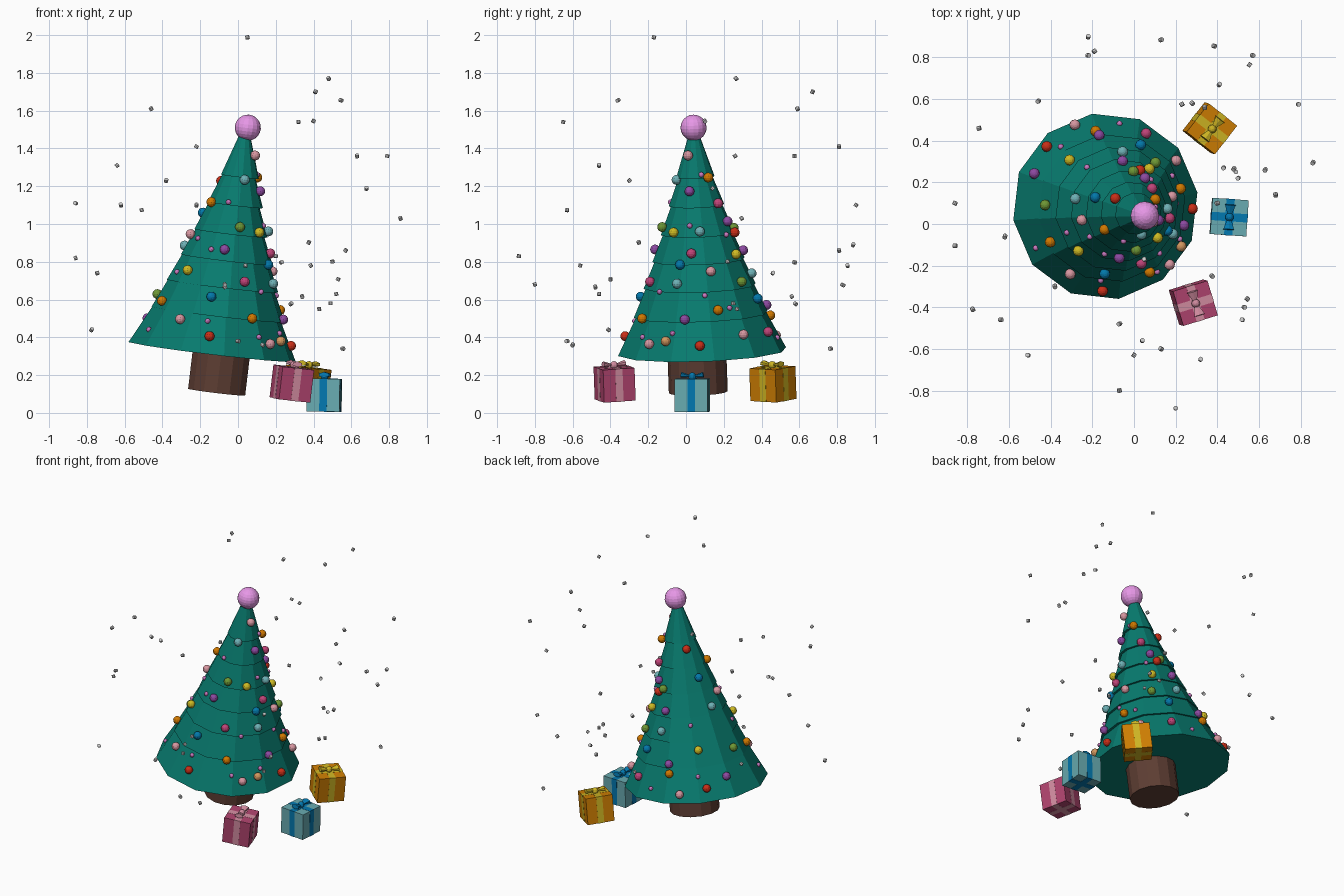
import bpy, bmesh, random
from math import radians
from mathutils import Matrix, Vector
from mathutils.bvhtree import BVHTree

if "Cube" in bpy.data.objects:
    bpy.data.objects.remove(bpy.data.objects["Cube"])

random.seed(4)
T = Matrix.Translation
R = Matrix.Rotation
LEAN = R(radians(6.8), 4, 'Y') @ R(radians(2.0), 4, 'X')
mats = {}


def material(hexcol):
    if hexcol not in mats:
        m = bpy.data.materials.new("colour_" + hexcol)
        rgb = [int(hexcol[i:i + 2], 16) / 255 for i in (0, 2, 4)]
        m.diffuse_color = [c ** 2.2 for c in rgb] + [1]
        m.use_nodes = True
        m.node_tree.nodes["Principled BSDF"].inputs["Base Color"].default_value = m.diffuse_color
        mats[hexcol] = m
    return mats[hexcol]


def finish(bm, name, col=None):
    me = bpy.data.meshes.new(name)
    bm.to_mesh(me)
    bm.free()
    ob = bpy.data.objects.new(name, me)
    bpy.context.collection.objects.link(ob)
    if col:
        me.materials.append(material(col))
    return ob


def cone(bm, r1, r2, h, mtx, n=12):
    bmesh.ops.create_cone(bm, cap_ends=True, segments=n, radius1=r1, radius2=r2, depth=h,
                          matrix=mtx @ T((0, 0, h / 2)))


def balls(name, points, r, col, u=12, v=8):
    bm = bmesh.new()
    for p in points:
        bmesh.ops.create_uvsphere(bm, u_segments=u, v_segments=v, radius=r, matrix=T(p) @ LEAN)
    return finish(bm, name, col)


def box(bm, size, mtx):
    bmesh.ops.create_cube(bm, size=1, matrix=mtx @ Matrix.Diagonal((*size, 1)))


# Trunk
bm = bmesh.new()
cone(bm, .156, .156, .3, T((-.113, .065, .11)) @ LEAN, 14)
finish(bm, "trunk", "5E4036")

# Foliage: seven stacked twelve-sided skirts along a leaning axis
BASE, TIP = Vector((-.138, .085, .322)), Vector((.05, .04, 1.5))
heights = [.322, .52, .67, .81, .95, 1.10, 1.25, 1.5]
radii = [.45, .358, .30, .247, .197, .148, .102, .032]
bm = bmesh.new()
for i in range(7):
    c = BASE.lerp(TIP, (heights[i] - .32) / 1.18)
    cone(bm, radii[i], max(radii[i + 1] - .016, .012), heights[i + 1] - heights[i] + .012,
         T(c) @ LEAN @ R(radians(8.5), 4, 'Z'))
tree = BVHTree.FromBMesh(bm)
finish(bm, "foliage", "107A6E")

# Tree topper
balls("topper", [(.052, .04, 1.51)], .069, "E696E6", 16, 12)

# Ornaments, placed by casting from the front, right or top onto the foliage
COL = dict(R="C8321E", O="D07800", Y="CDB928", G="6E9638", B="0A78AA", C="6EAFB4",
           P="8C4BA0", M="BE4678", K="D796A0", T="D2965F", s="C878BE")
front = [("K", .08, 1.36), ("C", .03, 1.23), ("O", -.13, 1.11), ("G", .005, .98), ("Y", .16, .97),
         ("K", -.24, .94), ("P", -.07, .86), ("B", .15, .78), ("Y", -.26, .75), ("M", .03, .69),
         ("O", -.43, .61), ("B", -.14, .61), ("K", -.30, .49), ("O", .07, .495), ("R", -.15, .40),
         ("K", .16, .36), ("s", -.05, 1.115), ("s", -.16, .485), ("s", -.47, .44), ("s", .12, .64),
         ("s", .11, .40), ("s", -.14, .865)]
right = [("O", .165, 1.26), ("P", .02, 1.17), ("M", .16, 1.105), ("P", .21, 1.01), ("C", .075, .957),
         ("R", .245, .95), ("M", .03, .84), ("Y", .255, .835), ("K", .127, .745), ("C", -.04, .68),
         ("G", .285, .69), ("O", .165, .54), ("P", -.005, .49), ("T", -.10, .375), ("R", .075, .35),
         ("K", .30, .41), ("s", .08, 1.26), ("s", .37, .96), ("s", -.07, .42), ("s", .23, .555),
         ("s", .10, .62), ("s", .02, .99)]
top = [("K", -.28, .465), ("R", -.41, .365), ("P", -.47, .235), ("O", -.18, .435), ("P", -.163, .415),
       ("Y", -.30, .30), ("C", -.057, .335), ("B", .024, .37), ("M", .05, .425), ("P", -.057, .29),
       ("G", -.005, .24), ("G", -.415, .09), ("C", -.27, .12), ("B", -.177, .12), ("R", -.08, .115),
       ("s", -.225, .27), ("s", -.07, .48), ("s", -.32, -.04), ("s", -.21, -.06), ("s", -.35, .37)]
spots = {k: [] for k in COL}
for view, items in (("f", front), ("r", right), ("t", top)):
    for k, a, b in items:
        start, d, mid = {"f": ((a, -5, b), (0, 1, 0), (a, -.1, b)),
                         "r": ((5, a, b), (-1, 0, 0), (.2, a, b)),
                         "t": ((a, b, 5), (0, 0, -1), (a, b, .5))}[view]
        hit, normal = tree.ray_cast(Vector(start), Vector(d))[:2]
        if not hit:
            hit, normal = tree.find_nearest(Vector(mid))[:2]
        spots[k].append(hit + normal * (.003 if k == "s" else .014))
names = dict(R="red", O="orange", Y="yellow", G="green", B="blue", C="cyan", P="purple",
             M="magenta", K="pink", T="tan", s="small")
for k, pts in spots.items():
    balls("ornaments_" + names[k], pts, .014 if k == "s" else .026, COL[k])


# Presents: box, crossed ribbons and a bow
def present(name, pos, yaw, col, ribbon, lean):
    m = T(pos) @ lean @ R(radians(yaw), 4, 'Z')
    s = .174
    bm = bmesh.new()
    box(bm, (s, s, s), m)
    finish(bm, name + "_box", col)
    bm = bmesh.new()
    box(bm, (s + .002, .04, s + .002), m)
    box(bm, (.04, s + .002, s + .002), m)
    knot = m @ T((0, 0, s / 2 + .012))
    bmesh.ops.create_uvsphere(bm, u_segments=10, v_segments=6, radius=.021, matrix=knot)
    for side in (0, 180):
        wing = knot @ R(radians(side), 4, 'Z') @ R(radians(-82), 4, 'X')
        cone(bm, .006, .03, .06, wing @ Matrix.Diagonal((1, .5, 1, 1)), 6)
    finish(bm, name + "_ribbon", ribbon)


UPRIGHT = R(radians(1), 4, 'Y')
present("pink_present", (.285, -.378, .155), 17, "AF466E", "D28CA0", LEAN)
present("blue_present", (.457, .033, .094), -4, "69AAB0", "0A78AF", UPRIGHT)
present("gold_present", (.364, .46, .155), -38, "CD7D0A", "CDB428", LEAN)

# Falling snow
flakes = [(.05, -.17, 1.988), (.48, .265, 1.77), (.41, .67, 1.70), (.545, -.36, 1.655),
          (-.46, .59, 1.61), (.32, -.65, 1.54), (.40, .10, 1.545), (-.22, .81, 1.41),
          (.79, .575, 1.36), (.63, .26, 1.36), (-.64, -.46, 1.31), (-.86, .10, 1.11),
          (.86, .295, 1.03), (-.86, -.105, .82), (-.745, .46, .74), (-.775, -.41, .44),
          (.20, -.885, .83), (-.07, -.80, .68), (.555, .765, .34), (.385, .855, .78),
          (-.22, .90, 1.10), (.57, .81, .86), (.13, .885, .89), (.13, -.60, .36),
          (0, -.63, .38), (.04, -.56, .78), (-.38, -.30, 1.23)]
loose = [(-.19, .83), (.28, .58), (.23, .575), (.34, .56), (.43, .27), (.5, .22), (.68, .14),
         (-.62, -.06), (-.51, -.63), (-.07, -.48), (.375, -.25), (.53, -.4), (.52, -.46), (.49, .25)]
flakes += [(x, y, random.uniform(.5, 1.25)) for x, y in loose]
bm = bmesh.new()
for p in flakes:
    turn = R(random.uniform(0, 3), 4, 'Z') @ R(random.uniform(0, 3), 4, 'X')
    cone(bm, .011, .011, .018, T(p) @ turn @ T((0, 0, -.009)), 8)
finish(bm, "snowflakes")
